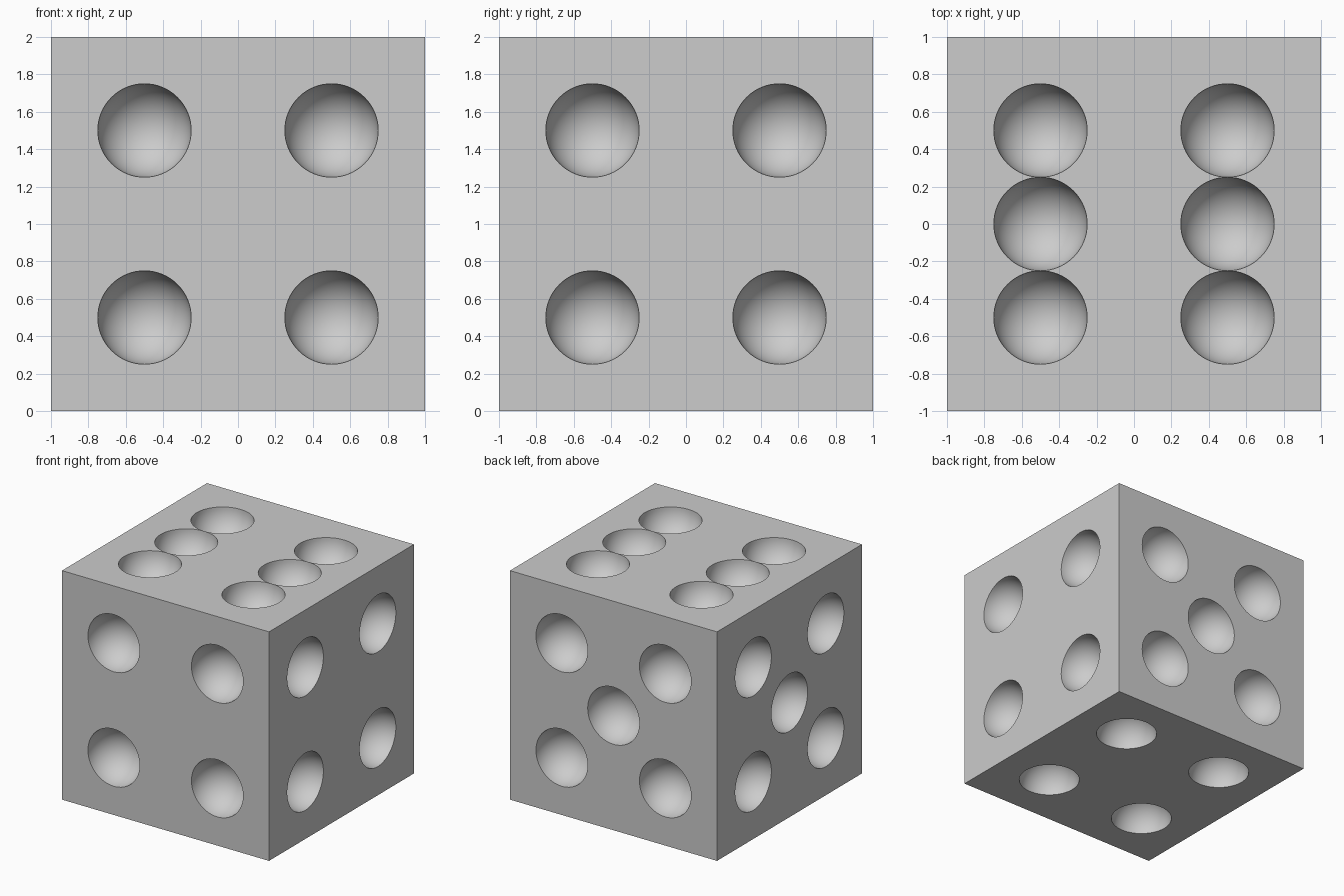
import bpy, bmesh, math
from mathutils import Vector, Matrix

if "Cube" in bpy.data.objects:
    bpy.data.objects.remove(bpy.data.objects["Cube"], do_unlink=True)

HALF = 1.0      # half the side of the die
PIP = 0.2497    # a hair under a quarter, so neighbouring pips stay separate
CENTRE = Vector((0, 0, HALF))

grey = bpy.data.materials.new("light_grey")
grey.use_nodes = True
colour = (0.604, 0.604, 0.604, 1)
grey.diffuse_color = colour
grey.node_tree.nodes["Principled BSDF"].inputs["Base Color"].default_value = colour


def make_object(name, bm):
    mesh = bpy.data.meshes.new(name)
    bm.to_mesh(mesh)
    bm.free()
    mesh.materials.append(grey)
    obj = bpy.data.objects.new(name, mesh)
    bpy.context.collection.objects.link(obj)
    return obj


# Solid body
bm = bmesh.new()
bmesh.ops.create_cube(bm, size=2 * HALF, matrix=Matrix.Translation(CENTRE))
body = make_object("die_body", bm)

# Pip layouts, in the plane of a face
four = [(u, v) for u in (-0.5, 0.5) for v in (-0.5, 0.5)]
five = four + [(0, 0)]
six = four + [(-0.5, 0), (0.5, 0)]

# Face normal and its layout
faces = [
    ((0, -1, 0), four),   # front
    ((1, 0, 0), four),    # left
    ((0, 0, -1), four),   # bottom
    ((0, 1, 0), five),    # back
    ((-1, 0, 0), five),   # right
    ((0, 0, 1), six),     # top
]

# Spheres centred on the faces, poles along the face normals
bm = bmesh.new()
for normal, layout in faces:
    n = Vector(normal)
    side = Vector((0, 1, 0)) if n.x else Vector((1, 0, 0))
    up = n.cross(side)
    frame = Matrix((side, up, n)).transposed().to_4x4()
    for u, v in layout:
        place = Matrix.Translation(CENTRE) @ frame @ Matrix.Translation((u, v, HALF))
        bmesh.ops.create_uvsphere(bm, u_segments=64, v_segments=32,
                                  radius=PIP, matrix=place)
cutter = make_object("pip_cutter", bm)
cutter.hide_render = True

# Hollow out the pips
cut = body.modifiers.new("pips", "BOOLEAN")
cut.operation = "DIFFERENCE"
cut.solver = "EXACT"
cut.object = cutter
bpy.ops.object.select_all(action="DESELECT")
body.select_set(True)
bpy.context.view_layer.objects.active = body
bpy.ops.object.modifier_apply(modifier=cut.name)
bpy.data.objects.remove(cutter, do_unlink=True)

# Round hollows, crisp rims
bpy.ops.object.shade_smooth_by_angle(angle=math.radians(30))
